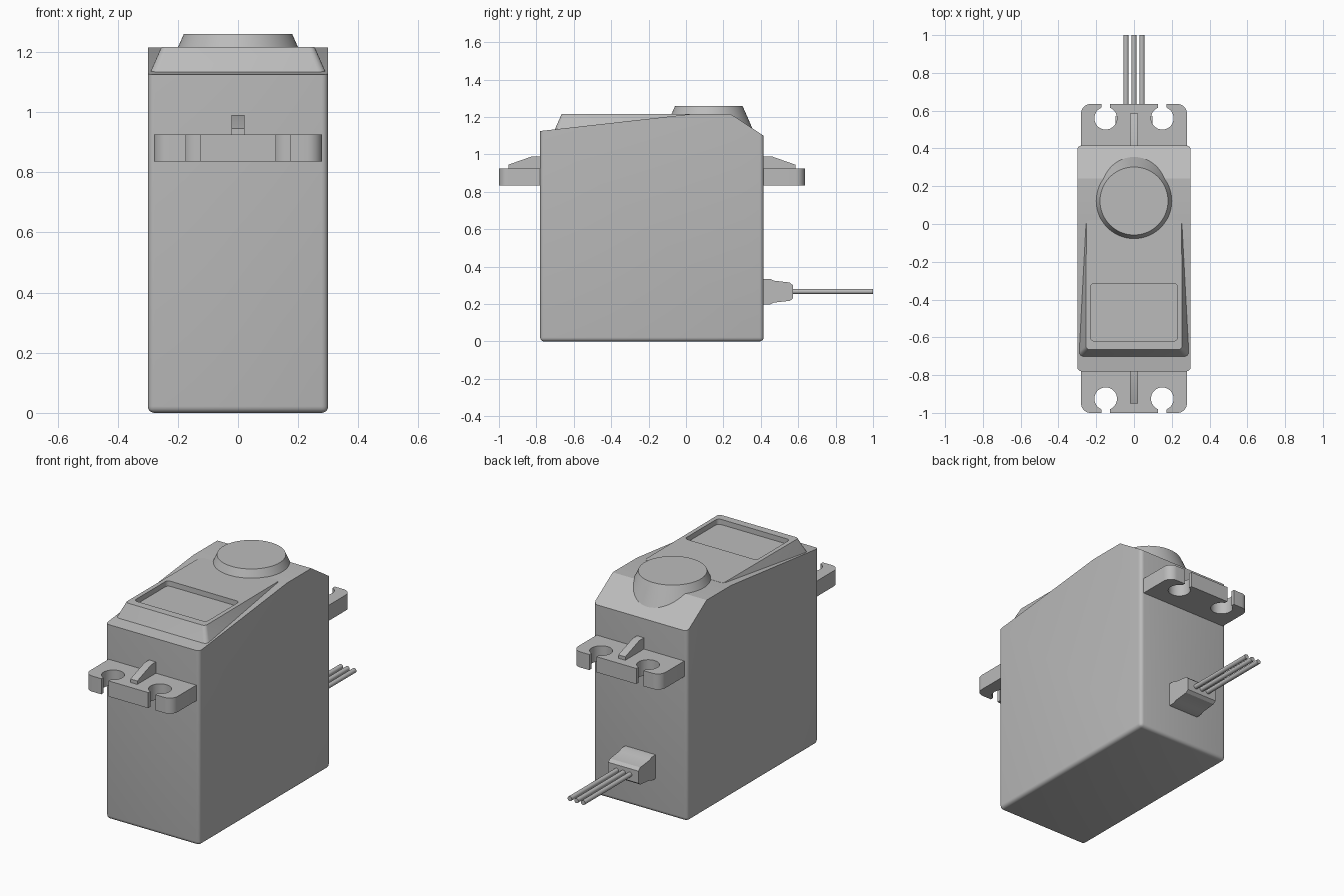
import bpy, bmesh, math
from mathutils import Vector

cube = bpy.data.objects.get("Cube")
if cube:
    bpy.data.objects.remove(cube, do_unlink=True)

grey = bpy.data.materials.new("plain_grey")
grey.use_nodes = True
GREY = (0.5, 0.5, 0.5, 1)
grey.diffuse_color = GREY
grey.node_tree.nodes["Principled BSDF"].inputs["Base Color"].default_value = GREY


def finish(name, bm):
    """Turn a bmesh into a named, shaded object."""
    bmesh.ops.recalc_face_normals(bm, faces=bm.faces)
    mesh = bpy.data.meshes.new(name)
    bm.to_mesh(mesh)
    bm.free()
    mesh.materials.append(grey)
    obj = bpy.data.objects.new(name, mesh)
    bpy.context.collection.objects.link(obj)
    bpy.ops.object.select_all(action="DESELECT")
    obj.select_set(True)
    bpy.context.view_layer.objects.active = obj
    bpy.ops.object.shade_smooth_by_angle(angle=math.radians(30))
    return obj


def loft(rings):
    """Skin equal-length rings of points and cap both ends."""
    bm = bmesh.new()
    loops = [[bm.verts.new(p) for p in ring] for ring in rings]
    for a, b in zip(loops, loops[1:]):
        for i in range(len(a)):
            j = (i + 1) % len(a)
            bm.faces.new((a[i], a[j], b[j], b[i]))
    bm.faces.new(loops[0])
    bm.faces.new(loops[-1])
    return bm


def side_prism(profile, half_width):
    """Extrude a (y, z) profile across x."""
    return loft([[(x, y, z) for y, z in profile] for x in (-half_width, half_width)])


def arc(cx, cy, r, start, end, steps=8):
    angles = [math.radians(start + (end - start) * i / steps) for i in range(steps + 1)]
    return [(cx + r * math.cos(a), cy + r * math.sin(a)) for a in angles]


FRONT, BACK, TOP = -0.78, 0.415, 1.215

# Case with sloped lid, rounded on the bottom and upright edges
bm = side_prism([(FRONT, 0), (BACK, 0), (BACK, 1.1), (0.24, TOP), (0.02, TOP), (FRONT, 1.125)], 0.3)
rounded = []
for e in bm.edges:
    a, b = (v.co for v in e.verts)
    upright = abs(a.x - b.x) < 0.001 and abs(a.y - b.y) < 0.001
    if upright or max(a.z, b.z) < 0.001:
        rounded.append(e)
bmesh.ops.bevel(bm, geom=rounded, offset=0.022, segments=5, profile=0.5, affect="EDGES")
finish("case", bm)


# Raised lid panel with a shallow label recess
def rounded_quad(front_half, back_half, y0, y1, r, height):
    pts = []
    for sx, sy, start in ((1, 1, 0), (-1, 1, 90), (-1, -1, 180), (1, -1, 270)):
        cy = y1 - r if sy > 0 else y0 + r
        pts += arc(sx * (front_half - r), cy, r, start, start + 90, 4)
    ring = []
    for x, y in pts:
        t = (y - y0) / (y1 - y0)
        x *= 1 + (back_half / front_half - 1) * t
        ring.append((x, y, height(y)))
    return ring


def lid_slope(y):
    return 1.125 + (y - FRONT) * 0.1125 - 0.004


LID = TOP + 0.001
finish("lid_panel", loft([
    rounded_quad(0.293, 0.255, -0.703, 0.02, 0.025, lid_slope),
    rounded_quad(0.255, 0.252, -0.665, 0.02, 0.02, lambda y: LID),
    rounded_quad(0.23, 0.23, -0.62, -0.315, 0.02, lambda y: LID),
    rounded_quad(0.23, 0.23, -0.62, -0.315, 0.02, lambda y: LID - 0.03),
]))

# Tapered output boss, running down into the rear slope
finish("output_boss", loft([
    [(x, y, z) for x, y in arc(0, 0.122, r, 0, 360 * 63 / 64, 63)]
    for r, z in ((0.25, 1.1), (0.2, TOP), (0.18, 1.26))
]))

# Mounting ears with open screw slots, and a stiffening rib on each
half = [(0.28, -0.03)] + arc(0.23, 0.17, 0.05, 0, 90)
half += [(0.173, 0.22)] + arc(0.15, 0.145, 0.06, 67, -247, 32) + [(0.127, 0.22)]
outline = half + [(-x, y) for x, y in reversed(half)]
rib = [(-0.03, 0.9), (0.17, 0.9), (0.17, 0.945), (0.042, 0.99), (-0.03, 0.99)]
for label, base, sign in (("front", FRONT, -1), ("back", BACK, 1)):
    finish(label + "_mounting_ear", loft([
        [(x, base + sign * y, z) for x, y in outline] for z in (0.835, 0.925)]))
    finish(label + "_rib", side_prism([(base + sign * y, z) for y, z in rib], 0.022))

# Cable strain relief
boot = [(0.4, 0.335), (0.45, 0.335), (0.47, 0.325), (0.555, 0.315), (0.572, 0.3),
        (0.572, 0.23), (0.555, 0.217), (0.47, 0.208), (0.45, 0.198), (0.4, 0.198)]
finish("cable_boot", side_prism(boot, 0.097))

# Three wires
for label, x in (("right", -0.0425), ("middle", 0), ("left", 0.0425)):
    circle = arc(x, 0.267, 0.0135, 0, 337.5, 15)
    finish(label + "_wire", loft([[(px, y, pz) for px, pz in circle] for y in (0.55, 1.0)]))
